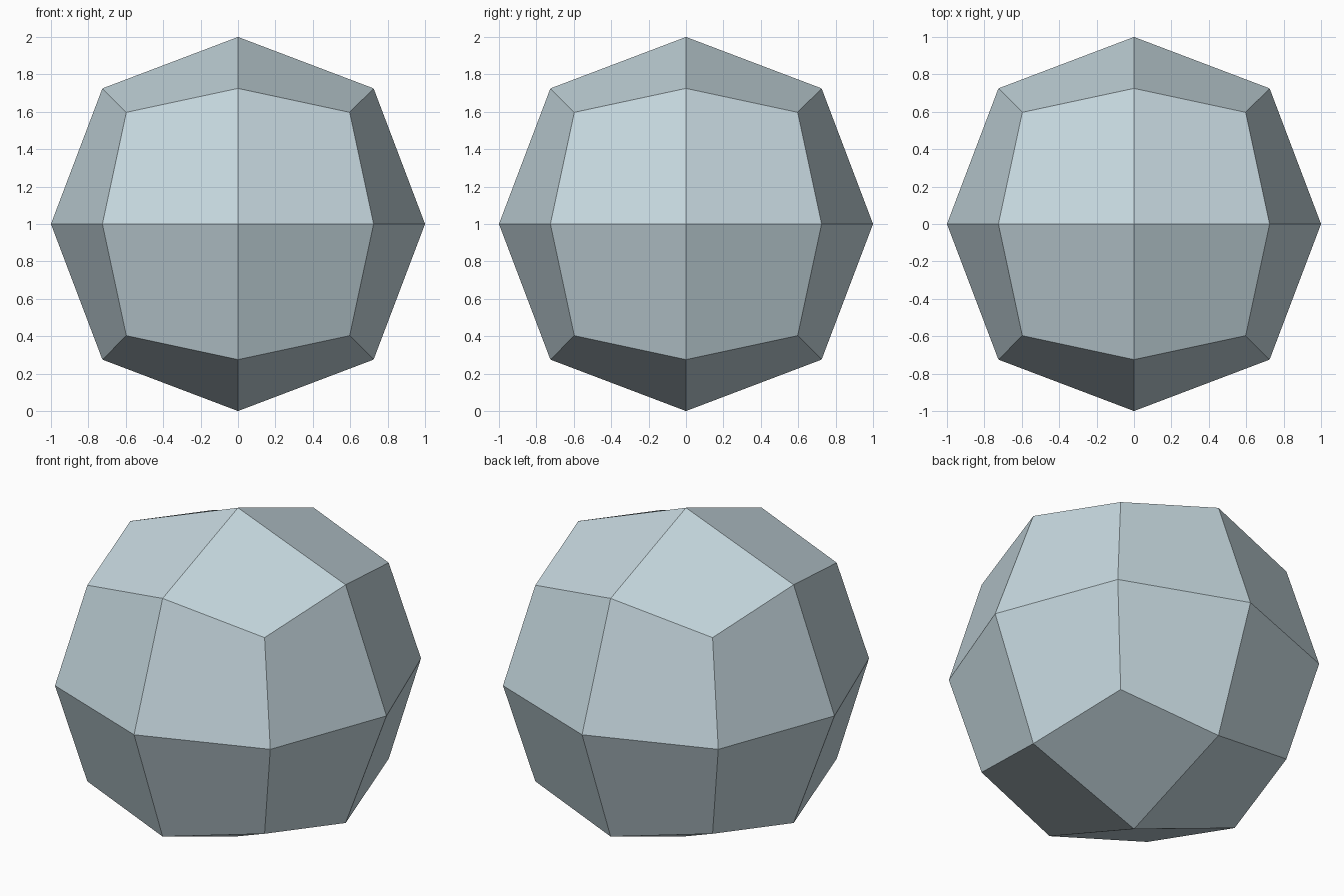
import bpy
import bmesh

# Remove the default cube
default = bpy.data.objects.get("Cube")
if default:
    bpy.data.objects.remove(default, do_unlink=True)

# Pale blue-grey material
stone = bpy.data.materials.new("pale blue grey")
stone.use_nodes = True
colour = (0.56, 0.68, 0.73, 1.0)
stone.diffuse_color = colour
stone.node_tree.nodes["Principled BSDF"].inputs["Base Color"].default_value = colour

# Cube with each side split into four quads
bm = bmesh.new()
bmesh.ops.create_cube(bm, size=2)
bmesh.ops.subdivide_edges(bm, edges=bm.edges[:], cuts=1, use_grid_fill=True)

# Round it: side centres stay, edge midpoints and corners are pulled in
reach = {1: 1.0, 2: 0.725, 3: 0.597}
for v in bm.verts:
    v.co *= reach[sum(abs(c) > 0.5 for c in v.co)]
    v.co.z += 1
bmesh.ops.recalc_face_normals(bm, faces=bm.faces[:])

# Faceted ball, flat shaded
mesh = bpy.data.meshes.new("faceted_ball")
bm.to_mesh(mesh)
bm.free()
mesh.materials.append(stone)
ball = bpy.data.objects.new("faceted_ball", mesh)
bpy.context.collection.objects.link(ball)
